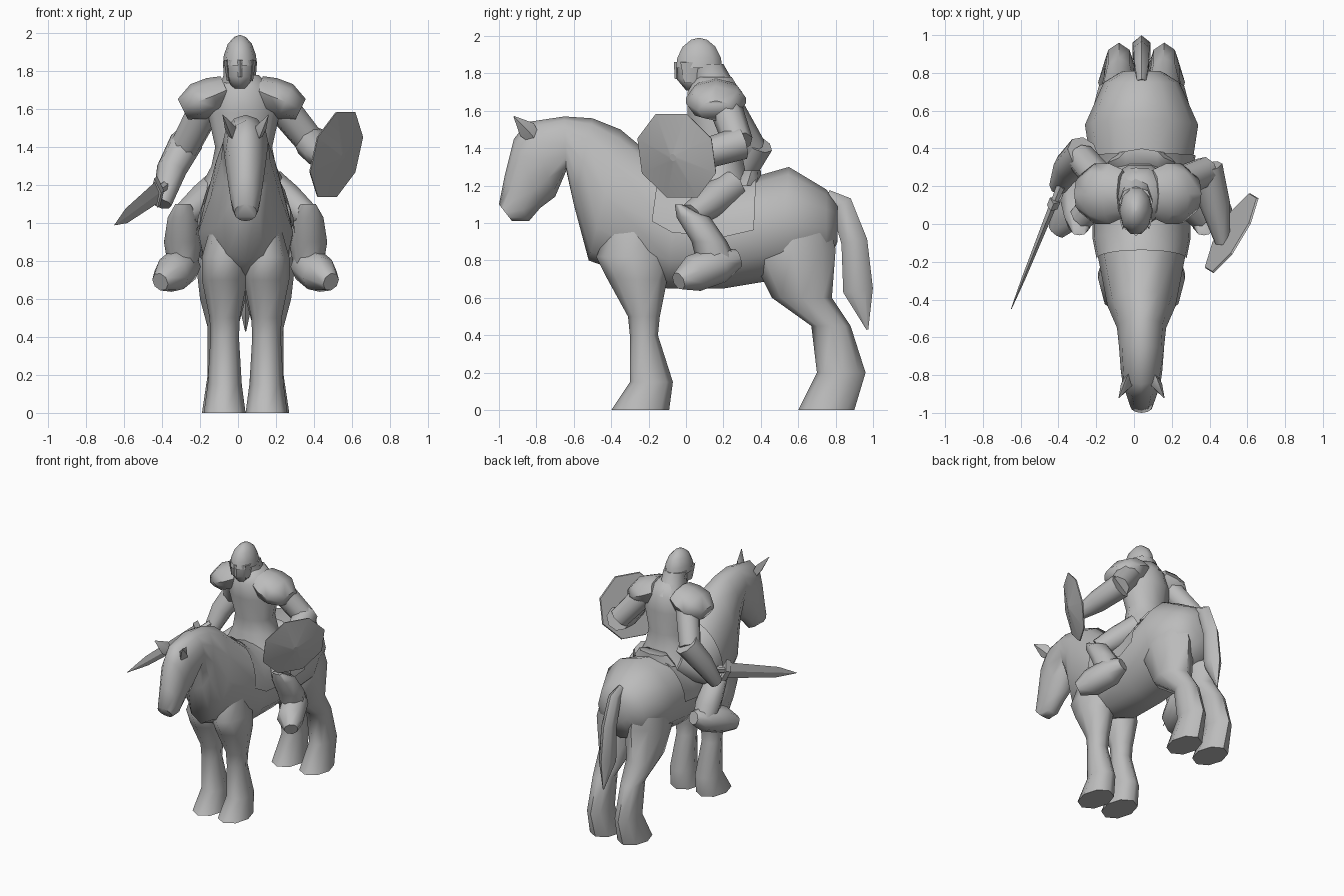
import bpy, bmesh
from math import sin, cos, pi, radians
from mathutils import Vector

cube = bpy.data.objects.get("Cube")
if cube:
    bpy.data.objects.remove(cube)

grey = bpy.data.materials.new("plain grey")
grey.use_nodes = True
grey.diffuse_color = (.5, .5, .5, 1)
grey.node_tree.nodes["Principled BSDF"].inputs["Base Color"].default_value = grey.diffuse_color

MOUNT_X = .04
SIDES = (("left", 1), ("right", -1))


def finish(name, bm, angle):
    bmesh.ops.recalc_face_normals(bm, faces=bm.faces)
    mesh = bpy.data.meshes.new(name)
    bm.to_mesh(mesh)
    bm.free()
    mesh.materials.append(grey)
    part = bpy.data.objects.new(name, mesh)
    bpy.context.collection.objects.link(part)
    bpy.ops.object.select_all(action='DESELECT')
    part.select_set(True)
    bpy.context.view_layer.objects.active = part
    bpy.ops.object.shade_smooth_by_angle(angle=radians(angle))


def loft(name, frames, sides, arch=False, angle=60):
    """Skin a list of rings given as (centre, u, v); an arch is an open half ring."""
    bm = bmesh.new()
    count = sides + 1 if arch else sides
    step = (pi if arch else 2 * pi) / sides
    rings = [[bm.verts.new(centre + u * cos(step * i) + v * sin(step * i)) for i in range(count)]
             for centre, u, v in frames]
    for lower, upper in zip(rings, rings[1:]):
        for i in range(sides):
            j = (i + 1) % count
            bm.faces.new((lower[i], lower[j], upper[j], upper[i]))
    if not arch:
        bm.faces.new(rings[0])
        bm.faces.new(rings[-1])
    finish(name, bm, angle)


def span(x, top, bottom, half_width):
    """Ring between two side-view points (y, z)."""
    a, b = Vector((x, *top)), Vector((x, *bottom))
    return (a + b) / 2, Vector((half_width, 0, 0)), (a - b) / 2


def stack(name, x, rows, sides=8):
    """Level rings: front y, back y, height, half width."""
    loft(name, [span(x, (front, z), (back, z), width) for front, back, z, width in rows], sides)


def tube(name, rows, sides=8, across=Vector((1, 0, 0)), flat=1):
    """Rings square to a path: x, y, z, radius."""
    points = [Vector(row[:3]) for row in rows]
    frames = []
    for i, (point, row) in enumerate(zip(points, rows)):
        along = (points[min(i + 1, len(points) - 1)] - points[max(i - 1, 0)]).normalized()
        u = along.cross(across).normalized()
        frames.append((point, u * row[3], along.cross(u) * row[3] * flat))
    loft(name, frames, sides)


def mirrored_tube(name, x, rows, **options):
    for side, sign in SIDES:
        tube(f"{side}_{name}", [(x + sign * out, y, z, radius) for out, y, z, radius in rows], **options)


def mirrored_stack(name, x, out, rows):
    for side, sign in SIDES:
        stack(f"{side}_{name}", x + sign * out, rows)


# Mount: rump, barrel, neck and head in one skin
trunk = [span(MOUNT_X, top, bottom, width) for top, bottom, width in (
    ((.81, 1.1), (.81, .9), .1),
    ((.75, 1.18), (.75, .75), .2),
    ((.55, 1.3), (.5, .7), .3),
    ((.2, 1.2), (.2, .65), .25),
    ((-.05, 1.25), (-.1, .65), .25),
    ((-.35, 1.5), (-.52, .8), .18),
    ((-.5, 1.56), (-.6, 1.1), .13),
    ((-.65, 1.57), (-.64, 1.28), .12),
    ((-.85, 1.54), (-.7, 1.14), .11),
    ((-.92, 1.45), (-.78, 1.08), .1),
    ((-.97, 1.25), (-.84, 1.01), .08),
    ((-1, 1.1), (-.93, 1.01), .06))]
loft("horse_body", trunk, 12)

# Mount: legs, ears and tail
mirrored_stack("front_leg", MOUNT_X, .11, (
    (-.4, -.15, 1, .07), (-.48, -.1, .82, .12), (-.42, -.1, .7, .12), (-.31, -.14, .5, .08),
    (-.3, -.15, .4, .075), (-.3, -.07, .15, .09), (-.4, -.09, 0, .11)))
mirrored_stack("hind_leg", MOUNT_X, .12, (
    (.4, .75, 1.05, .1), (.33, .8, .86, .15), (.46, .78, .6, .12), (.67, .88, .45, .08),
    (.7, .96, .2, .08), (.6, .9, 0, .11)))
mirrored_tube("ear", MOUNT_X, (
    (.06, -.8, 1.44, .03), (.08, -.85, 1.5, .05), (.12, -.92, 1.57, .003)), sides=4, flat=.6)
tube("horse_tail", [(MOUNT_X, y, z, radius) for y, z, radius in (
    (.75, 1.14, .04), (.83, 1.1, .06), (.9, .9, .07), (.92, .64, .08), (.97, .43, .005))],
    sides=6, flat=.7)


# Saddle cloth follows the barrel, slightly larger
def between(first, second, t):
    return tuple(a.lerp(b, t) for a, b in zip(first, second))


cloth = [between(trunk[2], trunk[3], .5), trunk[3], trunk[4], between(trunk[4], trunk[5], .3)]
loft("saddle_cloth", [(centre, u * 1.04, v * 1.04) for centre, u, v in cloth], 12, arch=True)
stack("saddle_back", MOUNT_X, ((.25, .4, 1.2, .18), (.3, .4, 1.28, .12)))

# Rider: torso with flared skirt
stack("rider_torso", .03, (
    (0, .35, 1.17, .24), (.03, .32, 1.3, .17), (.04, .3, 1.4, .15), (0, .32, 1.58, .19),
    (0, .3, 1.7, .16), (.05, .25, 1.78, .08)), sides=10)

# Rider: head, domed helmet and guards
HEAD_X = .01
stack("rider_face", HEAD_X, (
    (-.05, .1, 1.86, .08), (-.05, .1, 1.77, .07), (0, .1, 1.71, .04)))
dome = [radians(degrees) for degrees in (0, 20, 45, 70, 88)]
stack("helmet", HEAD_X, [(.07 - .13 * cos(a), .07 + .13 * cos(a), 1.83 + .16 * sin(a), .09 * cos(a))
                         for a in dome], sides=10)
stack("neck_guard", HEAD_X, ((.03, .2, 1.85, .09), (.03, .24, 1.78, .085), (.04, .3, 1.7, .12)))
tube("nose_guard", ((HEAD_X, -.05, 1.86, .015), (HEAD_X, -.05, 1.77, .01)), sides=4)
mirrored_tube("cheek_guard", HEAD_X, ((.07, .02, 1.86, .05), (.06, .02, 1.75, .03)),
              sides=4, flat=.3)

# Rider: sloping shoulder plates and arms
mirrored_tube("shoulder_plate", .02, (
    (.08, .16, 1.7, .08), (.15, .16, 1.67, .1), (.23, .16, 1.64, .1), (.31, .16, 1.6, .06)),
    across=Vector((0, 1, 0)), flat=1.6)
tube("right_upper_arm", ((-.15, .2, 1.65, .09), (-.28, .35, 1.4, .08)))
tube("right_forearm", ((-.27, .38, 1.43, .09), (-.35, .3, 1.28, .08), (-.4, .2, 1.1, .05)))
tube("left_upper_arm", ((.2, .2, 1.65, .09), (.38, .28, 1.43, .08)))
tube("left_forearm", ((.38, .3, 1.43, .09), (.43, .1, 1.37, .08), (.47, -.1, 1.32, .04)))

# Rider: legs and boots
mirrored_tube("thigh", MOUNT_X, (
    (.13, .25, 1.2, .09), (.22, .14, 1.12, .09), (.32, .03, 1.04, .07)))
mirrored_stack("shin", MOUNT_X, .33, (
    (-.06, -.02, 1.1, .04), (-.05, .13, 1.03, .08), (.03, .22, .9, .1), (.06, .28, .78, .08)))
mirrored_tube("boot", MOUNT_X, (
    (.3, .28, .81, .05), (.33, .18, .78, .1), (.39, .04, .73, .1), (.45, -.04, .69, .05)))

# Shield: thin shallow octagon turned outward, forward and down
facing = Vector((1, -.6, -.3)).normalized()
level = facing.cross(Vector((0, 0, 1))).normalized()
slope = facing.cross(level)
corner = pi / 8
u = level * cos(corner) + slope * sin(corner)
v = slope * cos(corner) - level * sin(corner)
middle = Vector((.52, -.05, 1.36))
loft("shield", [(middle + facing * rise, u * radius, v * radius)
                for rise, radius in ((-.01, .245), (0, .25), (.04, .02))], 8, angle=10)

# Sword: grip, guard and flat tapered blade along one line
pommel, tip = Vector((-.34, .32, 1.23)), Vector((-.65, -.45, .99))
along = (tip - pommel).normalized()
thin = along.cross(Vector((0, 0, 1))).normalized()
edge = thin.cross(along)


def sword_part(name, sides, rows):
    loft(name, [(pommel.lerp(tip, t), edge * height, thin * depth) for t, height, depth in rows],
         sides, angle=20)


sword_part("sword_grip", 6, ((0, .03, .03), (.06, .03, .03), (.3, .02, .02)))
sword_part("sword_guard", 4, ((.25, .08, .03), (.3, .08, .03)))
sword_part("sword_blade", 4, ((.27, .06, .02), (.8, .04, .01), (1, .002, .002)))
